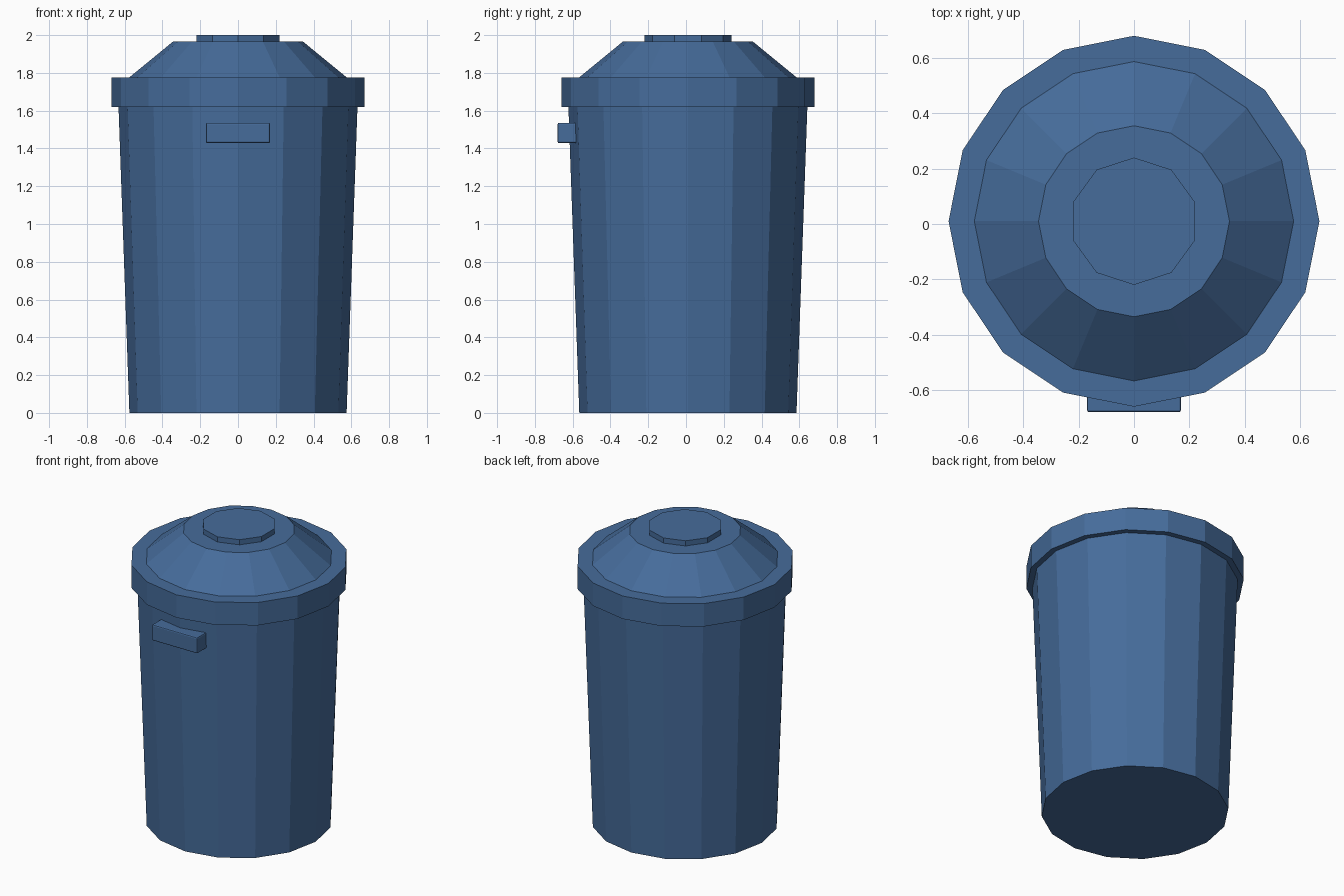
import bpy
import math

cube = bpy.data.objects.get("Cube")
if cube:
    bpy.data.objects.remove(cube, do_unlink=True)

blue = bpy.data.materials.new("blue plastic")
blue.use_nodes = True
colour = (0.061, 0.150, 0.328, 1)
blue.diffuse_color = colour
blue.node_tree.nodes["Principled BSDF"].inputs["Base Color"].default_value = colour

CENTRE_Y = 0.01


def lathe(name, sides, profile):
    """Closed flat-shaded solid from (radius, z) rings, bottom to top."""
    verts, faces = [], []
    for radius, z in profile:
        for i in range(sides):
            a = math.tau * i / sides + math.pi / 2
            verts.append((radius * math.cos(a), CENTRE_Y + radius * math.sin(a), z))
    for r in range(len(profile) - 1):
        for i in range(sides):
            j = (i + 1) % sides
            low, high = r * sides, (r + 1) * sides
            faces.append((low + i, low + j, high + j, high + i))
    faces.append(tuple(reversed(range(sides))))
    faces.append(tuple(range(len(verts) - sides, len(verts))))
    mesh = bpy.data.meshes.new(name)
    mesh.from_pydata(verts, [], faces)
    mesh.materials.append(blue)
    obj = bpy.data.objects.new(name, mesh)
    bpy.context.collection.objects.link(obj)
    return obj


# Tapered bin body, running up inside the lid
lathe("body", 16, [(0.575, 0), (0.634, 1.66)])

# Lid with a straight rim, flat ledge and sloped dome
lathe("lid", 16, [(0.67, 1.62), (0.67, 1.775), (0.577, 1.775), (0.345, 1.965)])

# Low ten-sided knob
lathe("lid_knob", 10, [(0.23, 1.95), (0.23, 2.0)])

# Front handle block with softened edges
bpy.ops.mesh.primitive_cube_add(size=1, location=(0, -0.62, 1.482))
handle = bpy.context.object
handle.name = "front_handle"
handle.scale = (0.34, 0.12, 0.108)
bpy.ops.object.transform_apply(location=False, rotation=False, scale=True)
handle.data.materials.append(blue)
bevel = handle.modifiers.new("soft_edges", "BEVEL")
bevel.width = 0.008
bevel.segments = 2
